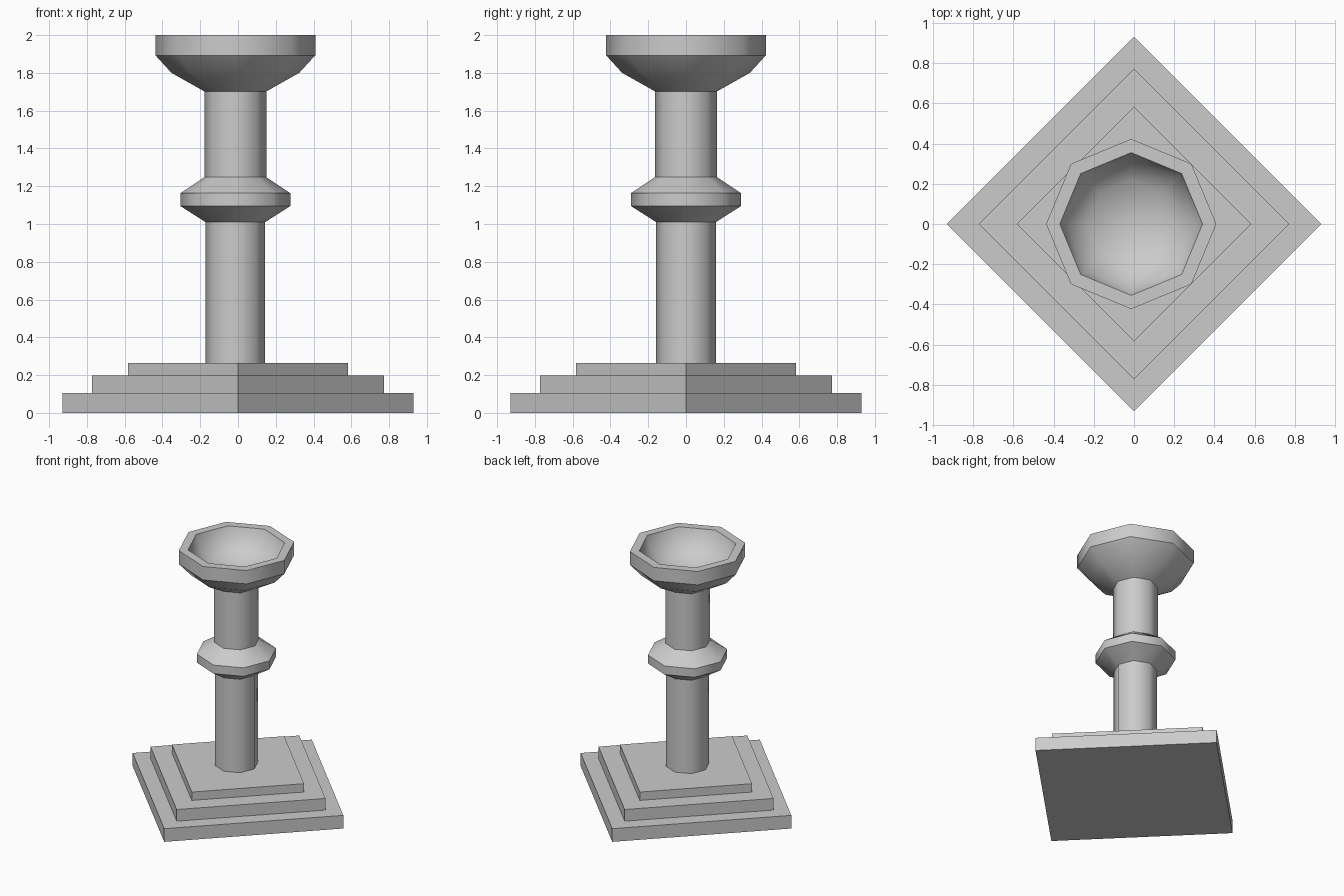
import bpy
import bmesh
from math import cos, sin, tau

cube = bpy.data.objects.get("Cube")
if cube:
    bpy.data.objects.remove(cube, do_unlink=True)

stone = bpy.data.materials.new("grey stone")
stone.use_nodes = True
stone.diffuse_color = (0.6, 0.6, 0.6, 1)
stone.node_tree.nodes["Principled BSDF"].inputs["Base Color"].default_value = (0.6, 0.6, 0.6, 1)


def lathe(name, sides, profile, x=0.0, smooth=True):
    """Spin (radius, height, is_sharp) points round z; radius 0 closes to a tip."""
    bm = bmesh.new()
    rings = []
    for r, z, sharp in profile:
        count = sides if r else 1
        rings.append([bm.verts.new((x + r * cos(tau * i / sides), r * sin(tau * i / sides), z))
                      for i in range(count)])
    for low, high in zip(rings, rings[1:]):
        for i in range(sides):
            j = (i + 1) % sides
            corners = [low[i % len(low)], low[j % len(low)],
                       high[j % len(high)], high[i % len(high)]]
            bm.faces.new(list(dict.fromkeys(corners)))
    bmesh.ops.recalc_face_normals(bm, faces=bm.faces)
    for face in bm.faces:
        face.smooth = smooth
    # Keep the chosen rings crisp
    for ring, (r, z, sharp) in zip(rings, profile):
        if sharp and r:
            for i in range(sides):
                edge = bm.edges.get((ring[i], ring[(i + 1) % sides]))
                edge.smooth = False
    mesh = bpy.data.meshes.new(name)
    bm.to_mesh(mesh)
    bm.free()
    mesh.materials.append(stone)
    obj = bpy.data.objects.new(name, mesh)
    bpy.context.collection.objects.link(obj)
    return obj


# Three square steps, turned corner-first
steps = [("bottom_step", 0.93, 0.0, 0.105),
         ("middle_step", 0.773, 0.105, 0.198),
         ("top_step", 0.583, 0.198, 0.265)]
for name, r, low, high in steps:
    lathe(name, 4, [(0, low, False), (r, low, True), (r, high, True), (0, high, False)],
          smooth=False)

# Octagonal pedestal: column, collar, column and hollow bowl, slightly off centre
AXIS = -0.014
lathe("lower_column", 8, [(0.158, 0.265, True), (0.158, 1.01, True)], AXIS)
lathe("collar", 8, [(0.158, 1.01, True), (0.291, 1.095, True),
                    (0.291, 1.163, True), (0.164, 1.248, True)], AXIS)
lathe("upper_column", 8, [(0.164, 1.248, True), (0.164, 1.702, True)], AXIS)
lathe("bowl", 8, [(0.164, 1.702, True), (0.338, 1.80, False), (0.423, 1.893, True),
                  (0.423, 2.0, True), (0.355, 2.0, True), (0.325, 1.91, False),
                  (0.22, 1.82, False), (0, 1.775, False)], AXIS)
